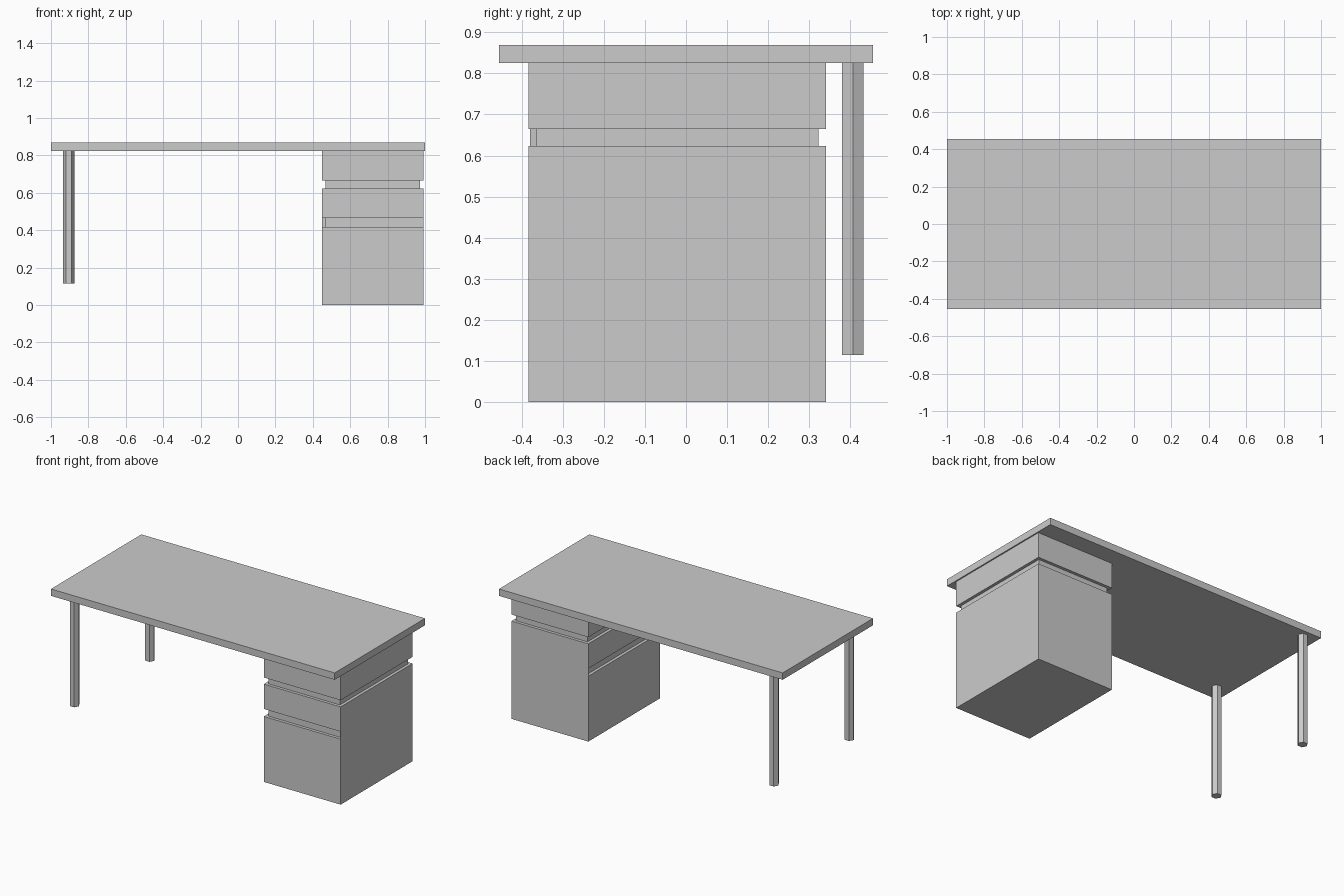
import bpy, bmesh
from math import pi
from mathutils import Matrix

if "Cube" in bpy.data.objects:
    bpy.data.objects.remove(bpy.data.objects["Cube"])


def new_object(name, bm):
    bmesh.ops.recalc_face_normals(bm, faces=bm.faces)
    mesh = bpy.data.meshes.new(name)
    bm.to_mesh(mesh)
    bm.free()
    obj = bpy.data.objects.new(name, mesh)
    bpy.context.collection.objects.link(obj)
    return obj


def ring(bm, x0, x1, y0, y1, z):
    return [bm.verts.new((x, y, z)) for x, y in ((x0, y0), (x1, y0), (x1, y1), (x0, y1))]


def loft(name, sections):
    """Join stacked rectangles (x0, x1, y0, y1, z) into one closed shape."""
    bm = bmesh.new()
    rings = [ring(bm, *s) for s in sections]
    for a, b in zip(rings, rings[1:]):
        for i in range(4):
            j = (i + 1) % 4
            bm.faces.new((a[i], a[j], b[j], b[i]))
    bm.faces.new(rings[0])
    bm.faces.new(rings[-1])
    return new_object(name, bm)


# Table top
loft("table_top", [(-1, 1, -0.455, 0.455, z) for z in (0.825, 0.869)])

# Drawer cabinet: a groove all round on top, and one on the front and left below
X0, X1, Y0, Y1 = 0.45, 0.992, -0.383, 0.341
IN = 0.019
full = (X0, X1, Y0, Y1)
neck = (X0 + IN, X1 - IN, Y0 + IN, Y1 - IN)
lower_neck = (X0 + IN, X1 - 0.001, Y0 + IN, Y1 - 0.001)
LOW, HIGH = 0.417, 0.465
bands = [(full, 0, LOW), (lower_neck, LOW, HIGH), (full, HIGH, 0.623),
         (neck, 0.623, 0.665), (full, 0.665, 0.825)]
loft("drawer_cabinet", [(*rect, z) for rect, z0, z1 in bands for z in (z0, z1)])

# Thin side and back panels closing the ends of the lower groove
loft("cabinet_side_panel", [(X1 - 0.001, X1, Y0, Y1, z) for z in (LOW, HIGH)])
loft("cabinet_back_panel", [(X0, X1 - 0.001, Y1 - 0.001, Y1, z) for z in (LOW, HIGH)])

# Six-sided legs
for name, y in (("front_leg", -0.353), ("back_leg", 0.406)):
    bm = bmesh.new()
    bmesh.ops.create_cone(bm, cap_ends=True, segments=6, radius1=0.03, radius2=0.03, depth=0.71,
                          matrix=Matrix.Rotation(pi / 2, 4, 'Z'))
    leg = new_object(name, bm)
    leg.location = (-0.905, y, 0.47)
